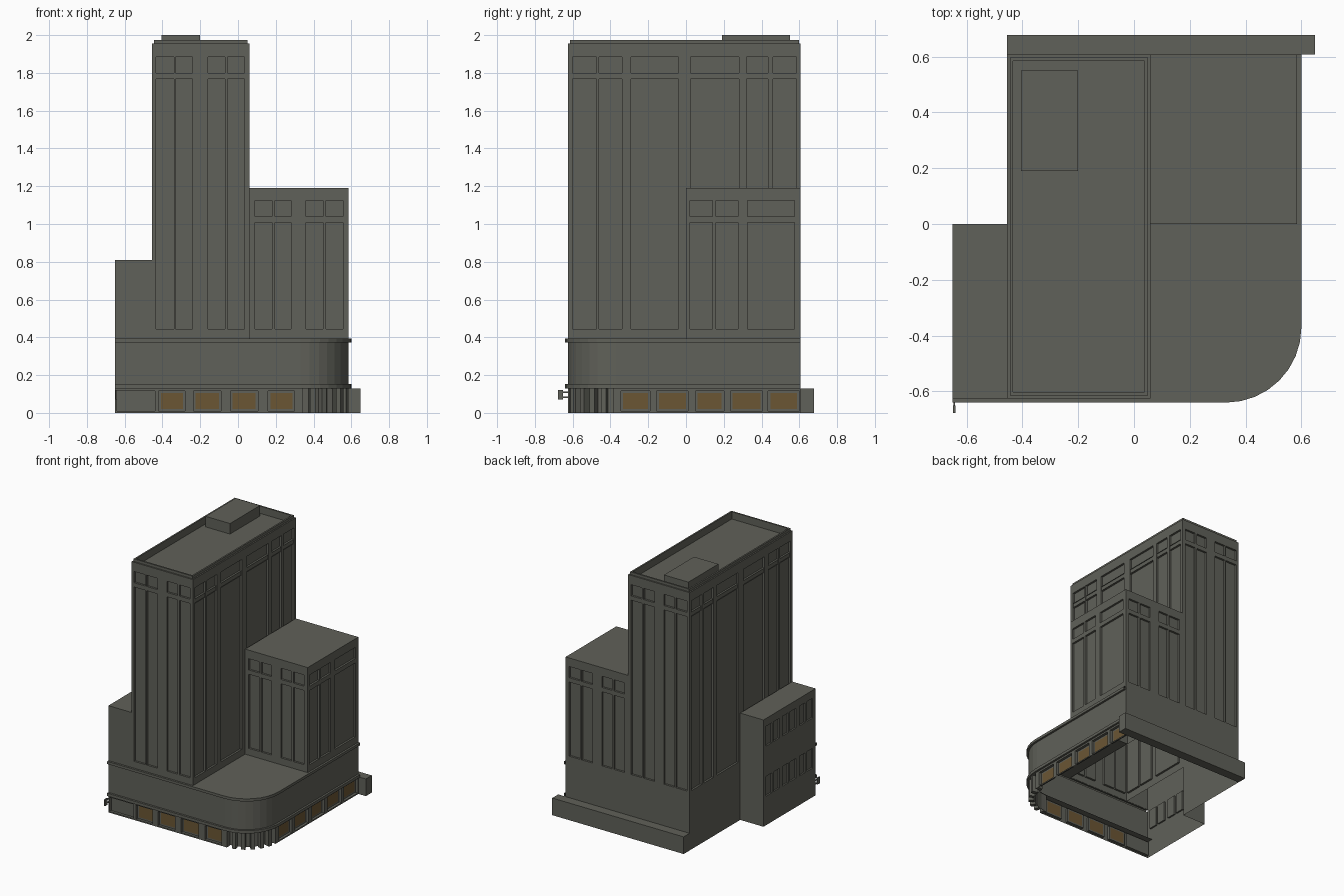
import bpy, bmesh, math
from mathutils import Matrix

if "Cube" in bpy.data.objects:
    bpy.data.objects.remove(bpy.data.objects["Cube"], do_unlink=True)


def material(name, rgb):
    m = bpy.data.materials.new(name)
    m.use_nodes = True
    m.diffuse_color = (*rgb, 1)
    m.node_tree.nodes["Principled BSDF"].inputs["Base Color"].default_value = (*rgb, 1)
    return m


STONE = material("grey stone", (0.117, 0.119, 0.1))
AMBER = material("amber glass", (0.146, 0.093, 0.034))


def finish(name, bm):
    me = bpy.data.meshes.new(name)
    bm.to_mesh(me)
    bm.free()
    me.materials.append(STONE)
    me.materials.append(AMBER)
    ob = bpy.data.objects.new(name, me)
    bpy.context.collection.objects.link(ob)
    return ob


def wall(name, axis, pos, sign, span, z0, z1, cells=(), glass=()):
    """Flat wall along an axis; each cell (a, b, low, high, depth) is sunk into it."""
    cells = list(cells)
    us = sorted({*span, *(c[0] for c in cells), *(c[1] for c in cells)})
    zs = sorted({z0, z1, *(c[2] for c in cells), *(c[3] for c in cells)})
    bm = bmesh.new()
    grid = [[bm.verts.new((u, pos, z) if axis == "x" else (pos, u, z)) for z in zs] for u in us]
    flip = (axis == "x") == (sign > 0)
    sunk = {}
    for i in range(len(us) - 1):
        for j in range(len(zs) - 1):
            q = [grid[i][j], grid[i + 1][j], grid[i + 1][j + 1], grid[i][j + 1]]
            f = bm.faces.new(q[::-1] if flip else q)
            u, z = (us[i] + us[i + 1]) / 2, (zs[j] + zs[j + 1]) / 2
            for n, (a, b, low, high, depth) in enumerate(cells):
                if a < u < b and low < z < high:
                    sunk.setdefault((n, depth), []).append(f)
    bm.normal_update()
    for (n, depth), faces in sunk.items():
        bmesh.ops.inset_region(bm, faces=faces, thickness=0, depth=-depth, use_even_offset=False)
        if n in glass:
            bmesh.ops.inset_region(bm, faces=faces, thickness=0.016)
            for f in faces:
                f.material_index = 1
    return finish(name, bm)


def loft(name, loops, closed=True, cap=False):
    bm = bmesh.new()
    rows = [[bm.verts.new(p) for p in loop] for loop in loops]
    n = len(rows[0])
    for a, b in zip(rows, rows[1:]):
        for i in range(n if closed else n - 1):
            k = (i + 1) % n
            bm.faces.new((a[i], a[k], b[k], b[i]))
    if cap:
        bm.faces.new(rows[-1])
    return finish(name, bm)


def box(name, lo, hi, turn=0):
    bm = bmesh.new()
    size = [h - l for l, h in zip(lo, hi)]
    mid = [(h + l) / 2 for l, h in zip(lo, hi)]
    bmesh.ops.create_cube(bm, size=1, matrix=Matrix.Translation(mid)
                          @ Matrix.Rotation(turn, 4, "Z") @ Matrix.Diagonal((*size, 1)))
    return finish(name, bm)


def rect(x0, x1, y0, y1, z, d=0):
    return [(x0 + d, y0 + d, z), (x1 - d, y0 + d, z), (x1 - d, y1 - d, z), (x0 + d, y1 - d, z)]


# Main dimensions
LEFT, TX0, TX1, RIGHT = -0.65, -0.455, 0.06, 0.585
FRONT, BACK = -0.625, 0.607
DECK, TOP, MID, LOW = 0.39, 1.955, 1.19, 0.81
CX, CY, R = 0.33, -0.37, 0.255


def windows(cols, top, spandrel=None):
    """Tall sunk bays with a small window above each."""
    out = []
    for a, b in cols:
        out += [(a, b, top - 0.085, top, 0.015), (a, b, 0.445, top - 0.118, 0.015)]
        if spandrel:
            out.append((a, b, top - 0.118, top - 0.085, spandrel))
    return out


# Tower
tower_cols = [(-0.435, -0.34), (-0.33, -0.24), (-0.16, -0.07), (-0.055, 0.035)]
side_cols = [(-0.6, -0.475), (-0.46, -0.34), (-0.29, -0.04), (0.025, 0.28), (0.32, 0.435), (0.46, 0.585)]
wall("tower_front", "x", FRONT, -1, (TX0, TX1), DECK, TOP, windows(tower_cols, 1.885))
wall("tower_back", "x", BACK, 1, (TX0, TX1), 0, TOP, windows(tower_cols, 1.885))
wall("tower_right", "y", TX1, 1, (FRONT, BACK), DECK, TOP, windows(side_cols, 1.885, 0.005))
wall("tower_left", "y", TX0, -1, (FRONT, BACK), DECK, TOP, windows(side_cols, 1.885, 0.005))
wall("tower_left_base", "y", TX0, -1, (0, BACK), 0, DECK)
loft("tower_parapet_and_roof",
     [rect(TX0, TX1, FRONT, BACK, z, d) for d, z in
      ((0, TOP), (0.01, TOP), (0.01, 1.975), (0.022, 1.975), (0.022, 1.92))], cap=True)
box("rooftop_plant_room", (-0.405, 0.19, 1.92), (-0.2, 0.55, 2.0))

# Lower block
block_cols = [(0.09, 0.18), (0.195, 0.28), (0.36, 0.45), (0.465, 0.555)]
block_side = [(0.02, 0.14), (0.16, 0.275), (0.325, 0.575)]
wall("block_front", "x", 0, -1, (TX1, RIGHT), DECK, MID, windows(block_cols, 1.125))
wall("block_back", "x", BACK, 1, (TX1, RIGHT), 0, MID, windows(block_cols, 1.125))
wall("block_right", "y", RIGHT, 1, (0, BACK), DECK, MID, windows(block_side, 1.125))
loft("block_roof", [rect(TX1, RIGHT, 0, BACK, MID)], cap=True)

# Left annex with paired windows in two rows
annex_cells = []
for k in range(3):
    for s in (0, 0.09):
        y = -0.59 + k * 0.2 + s
        annex_cells += [(y, y + 0.07, low, low + 0.15, 0.012) for low in (0.22, 0.6)]
wall("annex_left", "y", LEFT, -1, (FRONT, 0), 0, LOW, annex_cells)
wall("annex_front", "x", FRONT, -1, (LEFT, TX0), DECK, LOW)
wall("annex_back", "x", 0, 1, (LEFT, TX0), 0, LOW)
loft("annex_roof", [rect(LEFT, TX0, FRONT, 0, LOW)], cap=True)


# Podium with rounded corner and two projecting bands
def path(d, z):
    arc = [(CX + (R + d) * math.cos(a), CY + (R + d) * math.sin(a), z)
           for a in (math.radians(-90 + 90 * i / 8) for i in range(9))]
    return [(LEFT, FRONT - d, z), *arc, (RIGHT + d, BACK, z)]


loft("podium_wall_and_bands",
     [path(d, z) for d, z in ((-0.05, 0.13), (0.015, 0.13), (0.015, 0.152), (0, 0.152),
                              (0, 0.373), (0.015, 0.373), (0.015, 0.393))], closed=False)
inner = [(RIGHT - 0.005, BACK), (RIGHT - 0.005, 0), (TX1, 0), (TX1, FRONT + 0.002), (LEFT, FRONT + 0.002)]
loft("podium_deck", [path(0.015, 0.393) + [(x, y, 0.393) for x, y in inner]], cap=True)

# Ground floor shopfronts
front_bays = [(-0.64, -0.44), (-0.42, -0.28), (-0.235, -0.09), (-0.04, 0.105), (0.16, 0.3)]
side_bays = [(-0.345, -0.19), (-0.155, 0.01), (0.05, 0.2), (0.235, 0.405), (0.435, 0.6)]
wall("shopfront_front", "x", FRONT, -1, (LEFT, CX), 0, 0.13,
     [(a, b, 0.01, 0.117, 0.02) for a, b in front_bays], glass=(1, 2, 3, 4))
wall("shopfront_right", "y", RIGHT, 1, (CY, BACK), 0, 0.13,
     [(a, b, 0.01, 0.117, 0.02) for a, b in side_bays], glass=range(5))

# Corner entrance: set-back curved wall behind a row of piers
loft("corner_entrance_wall", [path(-0.045, z)[1:-1] for z in (0, 0.13)], closed=False)
for i in range(7):
    a = math.radians(-90 + 90 * i / 6)
    x, y = CX + (R - 0.02) * math.cos(a), CY + (R - 0.02) * math.sin(a)
    box("corner_pier", (x - 0.02, y - 0.014, 0), (x + 0.02, y + 0.014, 0.13), a)

# Rear ledge and small projecting sign
box("rear_ledge", (TX0, BACK, 0), (0.648, 0.678, 0.13))
box("sign_plate", (-0.648, -0.678, 0.07), (-0.64, -0.65, 0.12))
for z in (0.08, 0.105):
    box("sign_bracket", (-0.647, -0.655, z), (-0.641, FRONT, z + 0.008))
